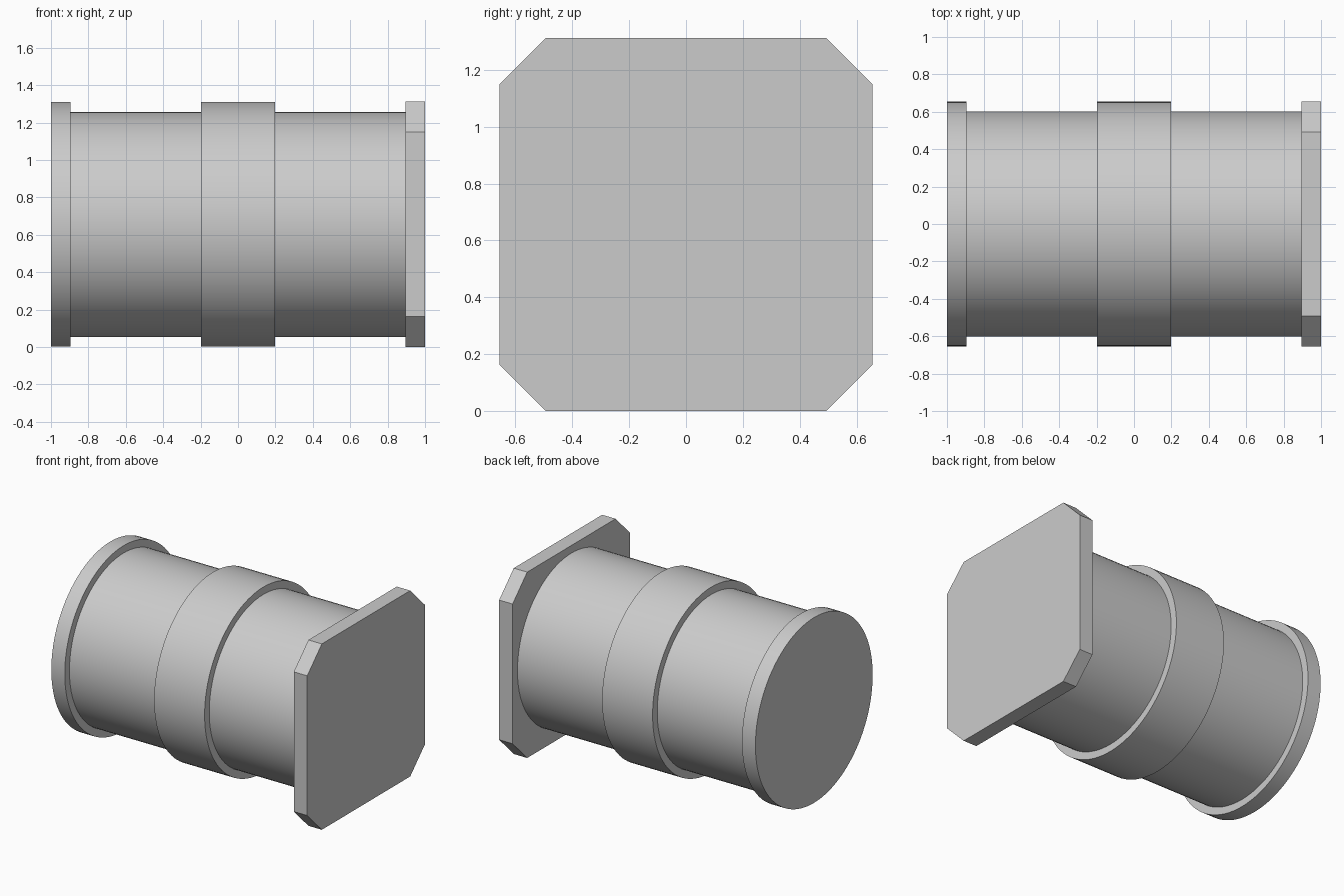
import bpy, bmesh, math
from mathutils import Vector

cube = bpy.data.objects.get("Cube")
if cube:
    bpy.data.objects.remove(cube, do_unlink=True)

HALF = 0.656      # half height of the end plate
BARREL_R = 0.602
RING_R = 0.654
PLATE_X = 0.895   # inner face of the end plate
SEGMENTS = 96

grey = bpy.data.materials.new("light_grey")
grey.use_nodes = True
colour = (0.6, 0.6, 0.6, 1)
grey.diffuse_color = colour
grey.node_tree.nodes["Principled BSDF"].inputs["Base Color"].default_value = colour


def add_object(name, bm):
    bmesh.ops.recalc_face_normals(bm, faces=bm.faces)
    mesh = bpy.data.meshes.new(name)
    bm.to_mesh(mesh)
    bm.free()
    mesh.materials.append(grey)
    obj = bpy.data.objects.new(name, mesh)
    bpy.context.collection.objects.link(obj)
    obj.location.z = HALF
    return obj


# Barrel with its end flange and raised centre band, turned about the x axis
profile = [(-1, RING_R), (-PLATE_X, RING_R), (-PLATE_X, BARREL_R),
           (-0.197, BARREL_R), (-0.197, RING_R), (0.197, RING_R),
           (0.197, BARREL_R), (PLATE_X, BARREL_R)]
bm = bmesh.new()
rings = []
for x, r in profile:
    angles = [2 * math.pi * i / SEGMENTS for i in range(SEGMENTS)]
    rings.append([bm.verts.new((x, r * math.cos(a), r * math.sin(a))) for a in angles])
for a, b in zip(rings, rings[1:]):
    for i in range(SEGMENTS):
        j = (i + 1) % SEGMENTS
        bm.faces.new((a[i], a[j], b[j], b[i]))
bm.faces.new(rings[0])
bm.faces.new(rings[-1])
barrel = add_object("flanged_barrel", bm)
bpy.ops.object.select_all(action='DESELECT')
barrel.select_set(True)
bpy.context.view_layer.objects.active = barrel
bpy.ops.object.shade_smooth_by_angle(angle=math.radians(30))

# Square end plate with cut corners
c = HALF - 0.163
outline = [(c, HALF), (-c, HALF), (-HALF, c), (-HALF, -c),
           (-c, -HALF), (c, -HALF), (HALF, -c), (HALF, c)]
bm = bmesh.new()
face = bm.faces.new([bm.verts.new((PLATE_X, y, z)) for y, z in outline])
extruded = bmesh.ops.extrude_face_region(bm, geom=[face], use_keep_orig=True)
verts = [g for g in extruded["geom"] if isinstance(g, bmesh.types.BMVert)]
bmesh.ops.translate(bm, verts=verts, vec=Vector((1 - PLATE_X, 0, 0)))
add_object("end_plate", bm)
